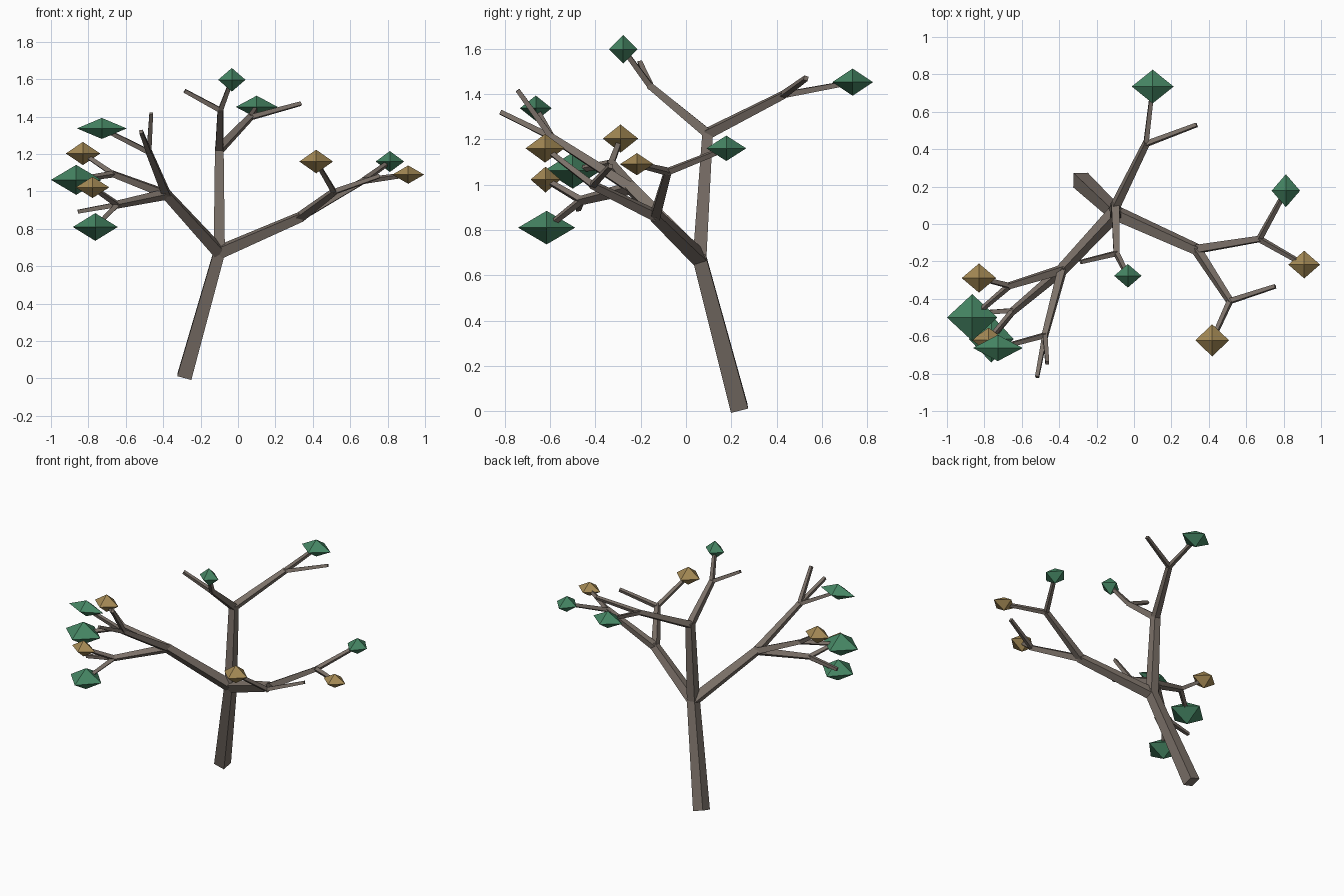
import bpy, bmesh
from mathutils import Vector

cube = bpy.data.objects.get("Cube")
if cube:
    bpy.data.objects.remove(cube, do_unlink=True)


def material(name, color):
    mat = bpy.data.materials.new(name)
    mat.use_nodes = True
    mat.diffuse_color = (*color, 1)
    mat.node_tree.nodes["Principled BSDF"].inputs["Base Color"].default_value = (*color, 1)
    return mat


bark = material("bark brown", (.20, .165, .14))
green = material("leaf green", (.06, .235, .125))
ochre = material("leaf ochre", (.37, .25, .09))


def add_object(name, bm, mat):
    bmesh.ops.recalc_face_normals(bm, faces=bm.faces)
    mesh = bpy.data.meshes.new(name)
    bm.to_mesh(mesh)
    bm.free()
    mesh.materials.append(mat)
    obj = bpy.data.objects.new(name, mesh)
    bpy.context.collection.objects.link(obj)


# Square tapered limb running from one point to another
def limb(name, start, end, width_start, width_end):
    start, end = Vector(start), Vector(end)
    direction = (end - start).normalized()
    end = end + direction * width_end * .3
    turn = Vector((0, 0, 1)).rotation_difference(direction)
    bm = bmesh.new()
    rings = []
    for center, width in ((start, width_start), (end, width_end)):
        h = width / 2
        corners = [Vector((sx * h, sy * h, 0)) for sx, sy in ((-1, -1), (1, -1), (1, 1), (-1, 1))]
        rings.append([bm.verts.new(center + turn @ c) for c in corners])
    low, high = rings
    bm.faces.new(low[::-1])
    bm.faces.new(high)
    for i in range(4):
        j = (i + 1) % 4
        bm.faces.new((low[i], low[j], high[j], high[i]))
    add_object(name, bm, bark)


# Eight-sided leaf cluster: a stretched double pyramid
def leaf(name, center, size, mat):
    bm = bmesh.new()
    c = Vector(center)
    ring = [bm.verts.new(c + Vector((sx * size[0], sy * size[1], 0)))
            for sx, sy in ((1, 0), (0, 1), (-1, 0), (0, -1))]
    for side in (1, -1):
        tip = bm.verts.new(c + Vector((0, 0, side * size[2])))
        for i in range(4):
            bm.faces.new((ring[i], ring[(i + 1) % 4], tip))
    add_object(name, bm, mat)


# Start and end width of each generation of limb
TRUNK, BOUGH, BRANCH, TWIG = (.078, .06), (.06, .046), (.042, .03), (.026, .02)

# Limbs: name, parent, end point, widths
joints = {"root": Vector((-.286, .235, .012))}
skeleton = [
    ("trunk", "root", (-.10, .06, .675), TRUNK),
    ("upright_bough", "trunk", (-.10, .095, 1.225), BOUGH),
    ("upright_front_branch", "upright_bough", (-.094, -.157, 1.434), BRANCH),
    ("upright_back_branch", "upright_bough", (.064, .428, 1.395), BRANCH),
    ("left_bough", "trunk", (.333, -.135, .863), BOUGH),
    ("left_outer_branch", "left_bough", (.67, -.08, 1.057), BRANCH),
    ("left_front_branch", "left_bough", (.513, -.412, .998), BRANCH),
    ("right_bough", "trunk", (-.383, -.243, .985), BOUGH),
    ("right_front_branch", "right_bough", (-.476, -.595, 1.21), BRANCH),
    ("right_outer_branch", "right_bough", (-.667, -.33, 1.093), BRANCH),
    ("right_low_branch", "right_bough", (-.645, -.463, .93), BRANCH),
    # Bare twigs
    ("upright_front_bare_twig", "upright_front_branch", (-.28, -.202, 1.535), TWIG),
    ("upright_back_bare_twig", "upright_back_branch", (.33, .528, 1.468), TWIG),
    ("left_front_bare_twig", "left_front_branch", (.75, -.335, 1.08), TWIG),
    ("right_tall_bare_twig", "right_front_branch", (-.464, -.74, 1.412), TWIG),
    ("right_front_bare_twig", "right_front_branch", (-.517, -.813, 1.317), TWIG),
    ("right_low_bare_twig", "right_low_branch", (-.85, -.475, .893), TWIG),
]
for name, parent, end, widths in skeleton:
    joints[name] = Vector(end)
    limb(name, joints[parent], end, *widths)

# Leafy twigs: name, parent, leaf centre, leaf half sizes, colour
foliage = [
    ("upright_front", "upright_front_branch", (-.033, -.277, 1.597), (.073, .063, .063), green),
    ("upright_back", "upright_back_branch", (.10, .735, 1.452), (.112, .09, .06), green),
    ("left_outer_back", "left_outer_branch", (.812, .178, 1.16), (.076, .088, .056), green),
    ("left_outer_front", "left_outer_branch", (.91, -.217, 1.09), (.085, .074, .049), ochre),
    ("left_front", "left_front_branch", (.418, -.622, 1.16), (.09, .086, .063), ochre),
    ("right_front", "right_front_branch", (-.728, -.663, 1.337), (.133, .07, .056), green),
    ("right_outer_top", "right_outer_branch", (-.829, -.289, 1.203), (.092, .078, .062), ochre),
    ("right_outer_large", "right_outer_branch", (-.865, -.5, 1.062), (.135, .125, .08), green),
    ("right_low_top", "right_low_branch", (-.778, -.62, 1.022), (.09, .066, .057), ochre),
    ("right_low_bottom", "right_low_branch", (-.763, -.615, .81), (.12, .126, .074), green),
]
for name, parent, center, size, mat in foliage:
    limb(name + "_twig", joints[parent], center, *TWIG)
    leaf(name + "_leaf", center, size, mat)
